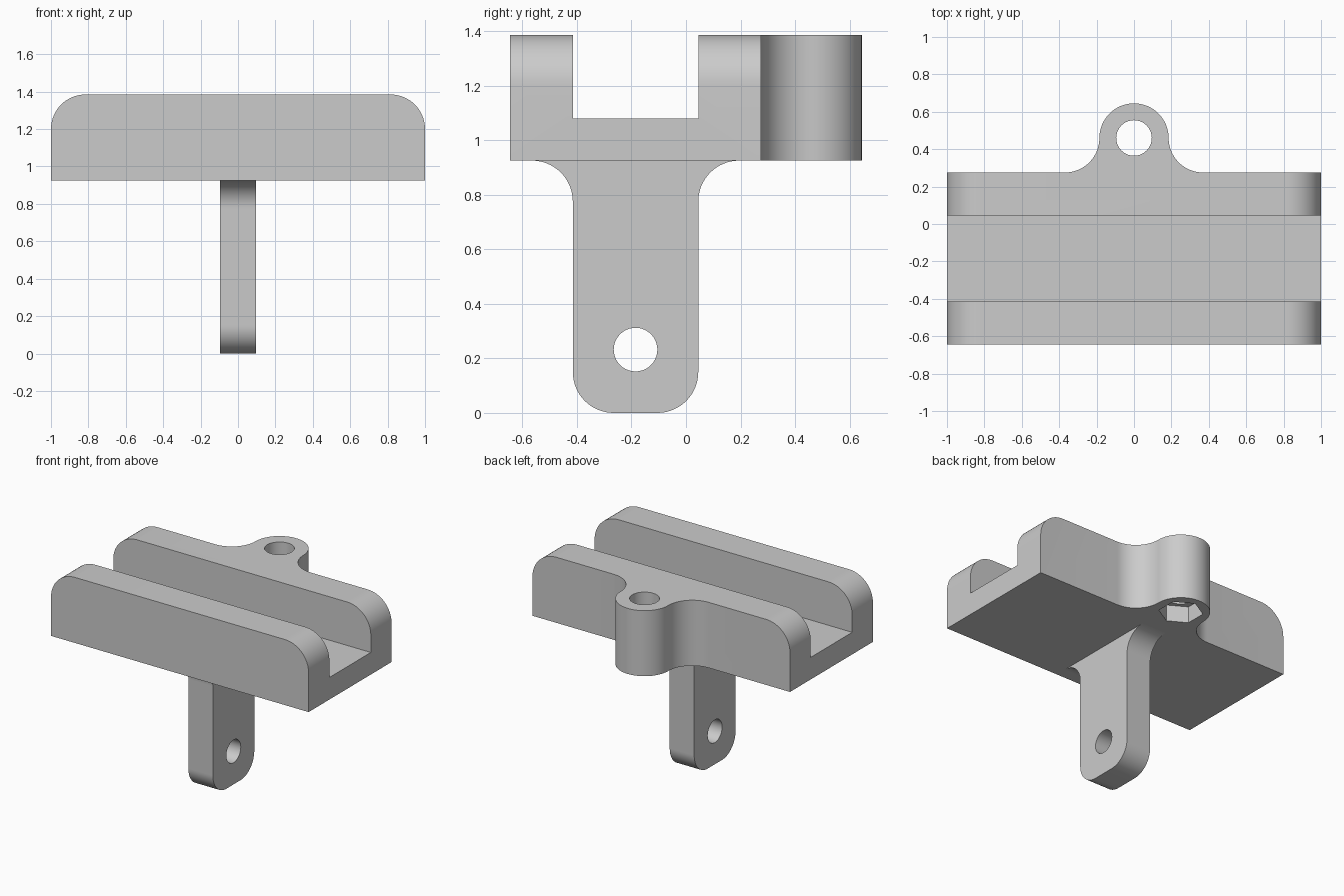
import bpy, bmesh
from math import cos, sin, radians
from mathutils import Vector

cube = bpy.data.objects.get("Cube")
if cube:
    bpy.data.objects.remove(cube, do_unlink=True)

grey = bpy.data.materials.new("light grey")
grey.use_nodes = True
grey.diffuse_color = (0.6, 0.6, 0.6, 1)
grey.node_tree.nodes["Principled BSDF"].inputs["Base Color"].default_value = (0.6, 0.6, 0.6, 1)


def arc(cx, cy, r, start, end, steps=16):
    angles = [radians(start + (end - start) * i / steps) for i in range(steps + 1)]
    return [(cx + r * cos(a), cy + r * sin(a)) for a in angles]


def prism(name, outline, axis, low, high):
    """Extrude a 2D outline along an axis; the outline uses the other two axes in order."""
    def place(p, d):
        v = list(p)
        v.insert("xyz".index(axis), d)
        return Vector(v)
    bm = bmesh.new()
    face = bm.faces.new([bm.verts.new(place(p, low)) for p in outline])
    out = bmesh.ops.extrude_face_region(bm, geom=[face])["geom"]
    moved = [g for g in out if isinstance(g, bmesh.types.BMVert)]
    bmesh.ops.translate(bm, verts=moved, vec=place((0, 0), high - low))
    bmesh.ops.recalc_face_normals(bm, faces=bm.faces)
    mesh = bpy.data.meshes.new(name)
    bm.to_mesh(mesh)
    bm.free()
    mesh.materials.append(grey)
    obj = bpy.data.objects.new(name, mesh)
    bpy.context.collection.objects.link(obj)
    return obj


def combine(obj, other, operation):
    """Apply a boolean and remove the helper."""
    mod = obj.modifiers.new("boolean", "BOOLEAN")
    mod.operation, mod.solver, mod.object = operation, "EXACT", other
    other.hide_render = True
    select(obj)
    bpy.ops.object.modifier_apply(modifier=mod.name)
    bpy.data.objects.remove(other, do_unlink=True)


def select(obj):
    bpy.ops.object.select_all(action="DESELECT")
    obj.select_set(True)
    bpy.context.view_layer.objects.active = obj


BASE, TOP = 0.925, 1.385
BACK, LUG_Y, LUG_R = 0.275, 0.46, 0.185

# Slab with rounded upper ends
corner = 0.185
slab = ([(-1, BASE), (1, BASE)]
        + arc(1 - corner, TOP - corner, corner, 0, 90)
        + arc(corner - 1, TOP - corner, corner, 90, 180))
body = prism("channel_body", slab, "y", -0.645, BACK)

# Rear lug with flared sides
lug = (arc(2 * LUG_R, LUG_Y, LUG_R, 270, 180)
       + arc(0, LUG_Y, LUG_R, 0, 180, 40)[1:-1]
       + arc(-2 * LUG_R, LUG_Y, LUG_R, 0, -90)
       + [(-2 * LUG_R, 0.15), (2 * LUG_R, 0.15)])
combine(body, prism("rear_lug", lug, "z", BASE, TOP), "UNION")

# Long channel, bolt hole and hexagonal nut pocket
channel = [(-0.415, 1.08), (0.045, 1.08), (0.045, 1.6), (-0.415, 1.6)]
combine(body, prism("channel_cutter", channel, "x", -1.2, 1.2), "DIFFERENCE")
bolt = arc(0, LUG_Y, 0.095, 0, 360, 40)[:-1]
combine(body, prism("bolt_cutter", bolt, "z", 0.8, 1.6), "DIFFERENCE")
nut = arc(0, LUG_Y, 0.141, 30, 390, 6)[:-1]
combine(body, prism("nut_cutter", nut, "z", 0.8, BASE + 0.115), "DIFFERENCE")

# Mounting tab: rounded foot, flared into the underside of the slab
r, front, back = 0.15, -0.415, 0.045
tab = (arc(front + r, r, r, 180, 270) + arc(back - r, r, r, 270, 360)
       + arc(back + r, BASE - r, r, 180, 90)
       + arc(front - r, BASE - r, r, 90, 0))
post = prism("mounting_tab", tab, "x", -0.095, 0.095)
pin = arc(-0.185, 0.232, 0.08, 0, 360, 40)[:-1]
combine(post, prism("pin_cutter", pin, "x", -0.3, 0.3), "DIFFERENCE")

for obj in (body, post):
    select(obj)
    bpy.ops.object.shade_smooth_by_angle(angle=radians(30))
